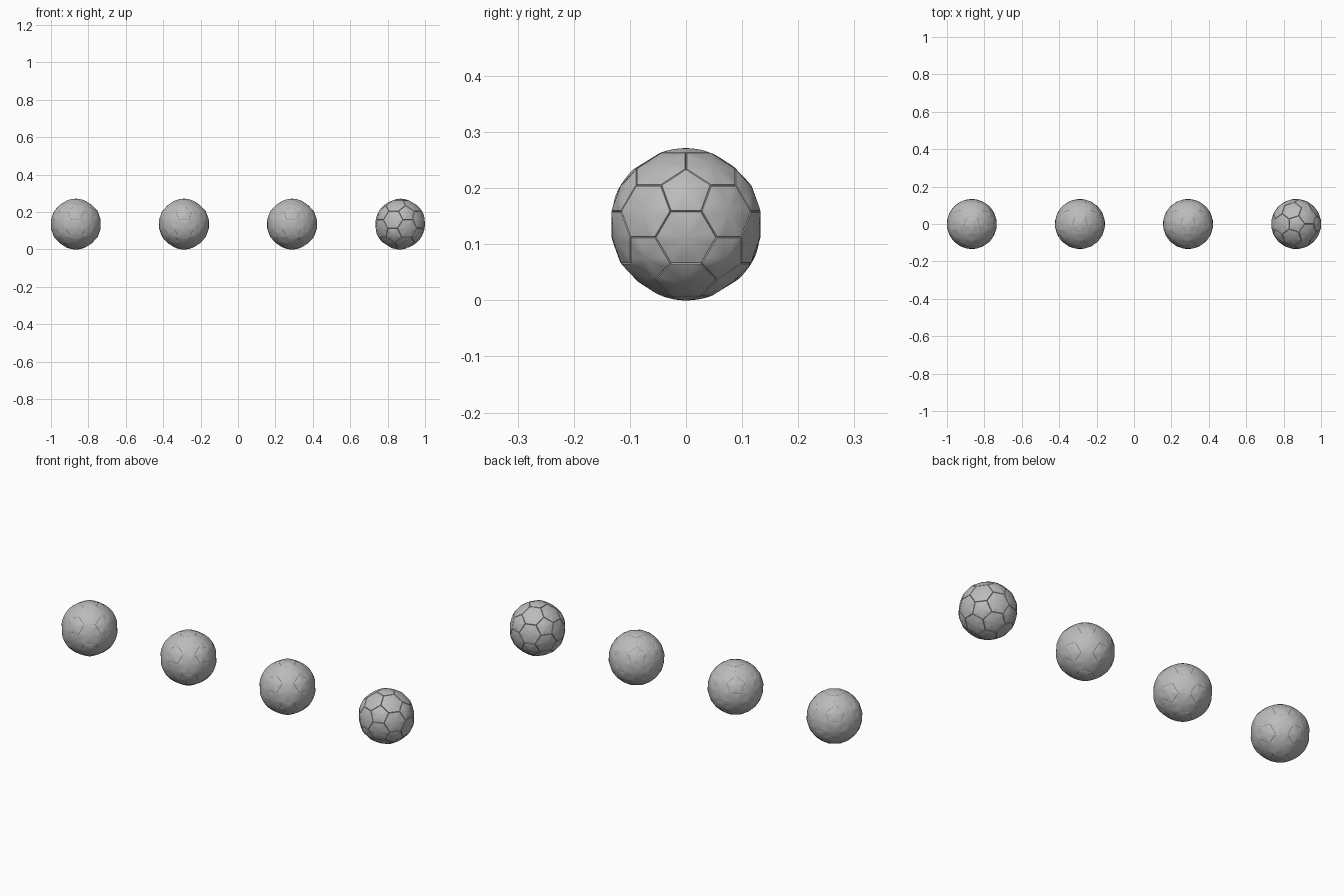
import bpy, bmesh, math
from mathutils import Vector, Matrix

if "Cube" in bpy.data.objects:
    bpy.data.objects.remove(bpy.data.objects["Cube"])

RADIUS = 0.1355      # seam corner radius
PUFF = 0.0085        # bulge of each panel
SEGMENTS = 4         # pieces per panel edge
RINGS = (0.25, 0.5, 0.75, 0.93, 0.97, 1.0)

leather = bpy.data.materials.new("grey_leather")
leather.use_nodes = True
GREY = (0.5, 0.5, 0.5, 1)
leather.diffuse_color = GREY
bsdf = leather.node_tree.nodes["Principled BSDF"]
bsdf.inputs["Base Color"].default_value = GREY
bsdf.inputs["Roughness"].default_value = 0.6


def panel_outlines():
    """Corner loops of the twelve pentagons and twenty hexagons."""
    ico = bmesh.new()
    bmesh.ops.create_icosphere(ico, subdivisions=1, radius=1)
    loops = []
    for face in ico.faces:
        loop = []
        for i in range(3):
            a, b = face.verts[i].co, face.verts[(i + 1) % 3].co
            loop += [a.lerp(b, 1 / 3), a.lerp(b, 2 / 3)]
        loops.append(loop)
    for v in ico.verts:
        side = v.co.orthogonal().normalized()
        up = v.co.cross(side)
        loop = [v.co.lerp(e.other_vert(v).co, 1 / 3) for e in v.link_edges]
        loop.sort(key=lambda p: math.atan2(p.dot(up), p.dot(side)))
        loops.append(loop)
    ico.free()
    return [[p.normalized() * RADIUS for p in loop] for loop in loops]


def add_panel(bm, corners, groove):
    """One puffed panel whose rim sinks into the seam."""
    count = len(corners)
    centre = sum(corners, Vector()) / count
    normal = centre.normalized()
    rim = [corners[i].lerp(corners[(i + 1) % count], s / SEGMENTS)
           for i in range(count) for s in range(SEGMENTS)]
    hub = bm.verts.new(centre + normal * PUFF)
    previous = None
    for t in RINGS:
        ring = []
        for p in rim:
            q = centre.lerp(p, t) + normal * PUFF * (1 - t * t)
            ring.append(bm.verts.new(q * (1 - groove) if t == 1 else q))
        for i in range(len(ring)):
            j = (i + 1) % len(ring)
            if previous:
                bm.faces.new((previous[i], ring[i], ring[j], previous[j]))
            else:
                bm.faces.new((hub, ring[i], ring[j]))
        previous = ring


def make_ball(name, x, turn, groove):
    bm = bmesh.new()
    for corners in panel_outlines():
        add_panel(bm, corners, groove)
    bmesh.ops.remove_doubles(bm, verts=bm.verts, dist=0.0001)
    bmesh.ops.recalc_face_normals(bm, faces=bm.faces)
    bm.transform(Matrix.Rotation(turn, 4, "Z"))
    mesh = bpy.data.meshes.new(name)
    bm.to_mesh(mesh)
    bm.free()
    mesh.materials.append(leather)
    ball = bpy.data.objects.new(name, mesh)
    bpy.context.collection.objects.link(ball)
    ball.location = (x, 0, RADIUS)
    bpy.ops.object.select_all(action="DESELECT")
    ball.select_set(True)
    bpy.context.view_layer.objects.active = ball
    bpy.ops.object.shade_smooth_by_angle(angle=math.radians(30))


# Three balls with faint seams and one with deep seams, in a row
for i in range(3):
    make_ball(f"soft_seam_ball_{i + 1}", -0.867 + i * 0.578, -math.pi / 2, 0.004)
make_ball("deep_seam_ball", 0.867, 0, 0.018)
